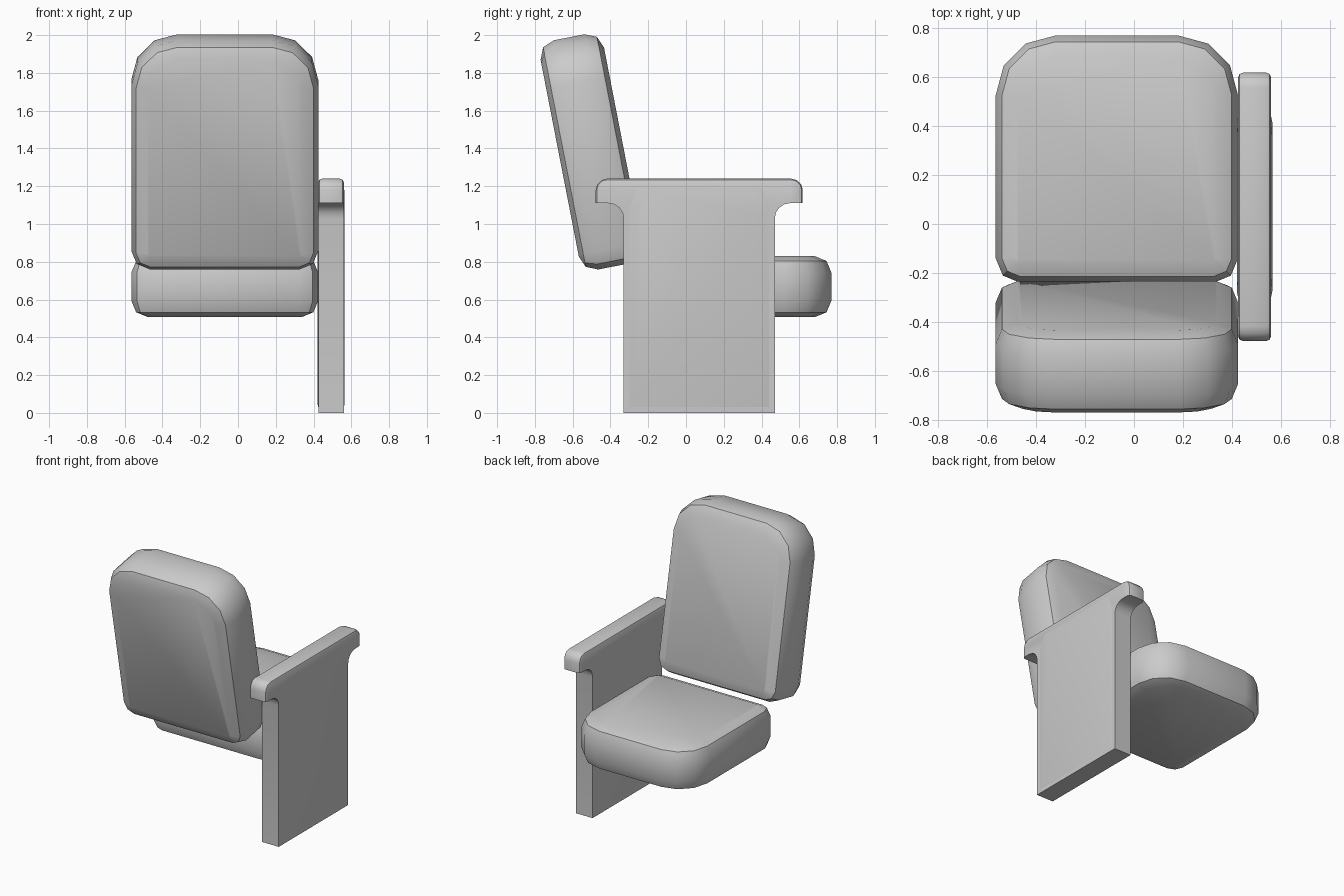
import bpy, bmesh
from math import sin, cos, pi, radians

if "Cube" in bpy.data.objects:
    bpy.data.objects.remove(bpy.data.objects["Cube"])


def finish(name, bm, angle=35):
    bmesh.ops.recalc_face_normals(bm, faces=bm.faces)
    me = bpy.data.meshes.new(name)
    bm.to_mesh(me)
    bm.free()
    ob = bpy.data.objects.new(name, me)
    bpy.context.collection.objects.link(ob)
    bpy.ops.object.select_all(action='DESELECT')
    ob.select_set(True)
    bpy.context.view_layer.objects.active = ob
    bpy.ops.object.shade_smooth_by_angle(angle=radians(angle))
    return ob


def loft(bm, rings):
    """Skin a list of equally long point rings and cap both ends."""
    vs = [[bm.verts.new(p) for p in r] for r in rings]
    n = len(vs[0])
    for a, b in zip(vs, vs[1:]):
        for i in range(n):
            j = (i + 1) % n
            bm.faces.new((a[i], a[j], b[j], b[i]))
    bm.faces.new(vs[0][::-1])
    bm.faces.new(vs[-1])


def cushion(name, x0, x1, v0, v1, w0, w1, r_far=0.245, r_near=0.1, b=0.088):
    """Slab with large corners at the far end, small at the near end, rounded rims."""
    def ring(inset, w):
        pts = []
        for cx, cy, r, a0, n in ((x1 - r_far, v1 - r_far, r_far, 0, 3),
                                 (x0 + r_far, v1 - r_far, r_far, 90, 3),
                                 (x0 + r_near, v0 + r_near, r_near, 180, 2),
                                 (x1 - r_near, v0 + r_near, r_near, 270, 2)):
            for k in range(n + 1):
                a = radians(a0 + 90 * k / n)
                pts.append((cx + (r - inset) * cos(a), cy + (r - inset) * sin(a), w))
        return pts
    prof = [(b * (1 - sin(t)), b * (1 - cos(t))) for t in (0, pi / 4, pi / 2)]
    bm = bmesh.new()
    loft(bm, [ring(i, w0 + d) for i, d in prof] +
             [ring(i, w1 - d) for i, d in reversed(prof)])
    return finish(name, bm)


# Seat and reclined backrest
cushion("seat", -0.565, 0.425, -0.24, 0.77, 0.507, 0.83)
back = cushion("backrest", -0.565, 0.425, 0.834, 2.07, 0.057, 0.399)
back.rotation_euler.x = radians(101)

# Side panel with armrest: half outline mirrored about its middle
YC, X0, X1 = 0.07, 0.425, 0.56
half = [(0.40, 0), (0.40, 1.03)]
for k in (1, 2, 3, 4):                       # concave fillet under the arm
    a = k * pi / 8
    half.append((0.48 - 0.08 * cos(a), 1.03 + 0.08 * sin(a)))
half.append((0.548, 1.11))
for k in range(4):                           # rounded arm end
    a = k * pi / 6
    half.append((0.488 + 0.06 * cos(a), 1.18 + 0.06 * sin(a)))
outline = [(YC + y, z) for y, z in half] + [(YC - y, z) for y, z in reversed(half)]
bm = bmesh.new()
loft(bm, [[(x, y, z) for y, z in outline] for x in (X0, X1)])
rim = [e for e in bm.edges
       if abs(e.verts[0].co.x - e.verts[1].co.x) < 1e-4
       and min(v.co.z for v in e.verts) > 1.10
       and max(v.co.z for v in e.verts) > 1.12]
bmesh.ops.bevel(bm, geom=rim, offset=0.02, segments=2, profile=0.5, affect='EDGES')
finish("side_panel_armrest", bm)

# Slightly raised inlays on both faces of the panel
base = [(0.37, 0.03), (0.37, 1.08), (0.33, 1.19)]
top = [(0.345, 0.05), (0.345, 1.05), (0.29, 1.17)]


def mirrored(pts, x):
    return [(x, YC + y, z) for y, z in pts] + [(x, YC - y, z) for y, z in reversed(pts)]


for name, x, s in (("outer_inlay", X1, 1), ("inner_inlay", X0, -1)):
    bm = bmesh.new()
    loft(bm, [mirrored(base, x - s * 0.01), mirrored(base, x), mirrored(top, x + s * 0.005)])
    finish(name, bm)
